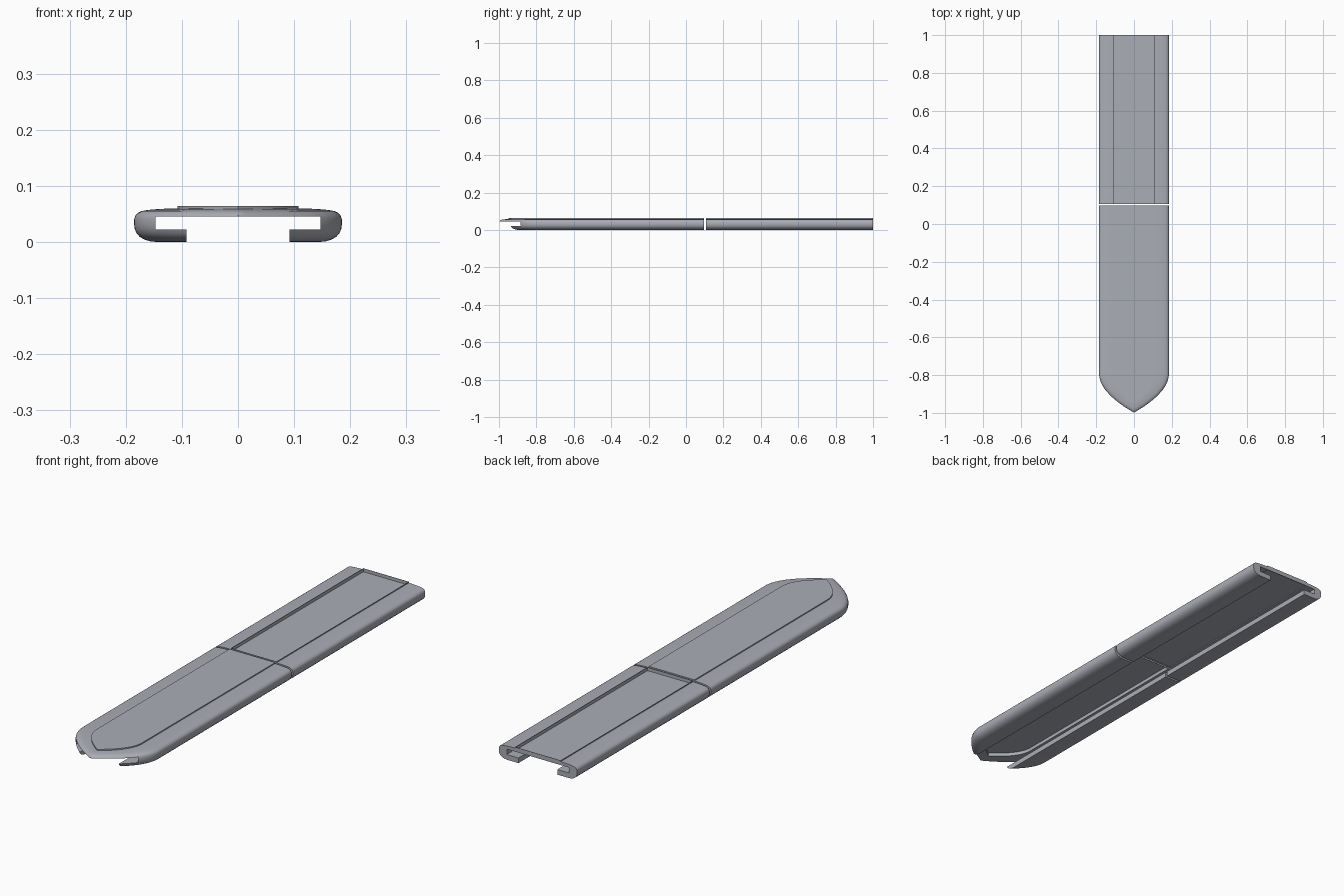
import bpy, bmesh, math

if "Cube" in bpy.data.objects:
    bpy.data.objects.remove(bpy.data.objects["Cube"])

W = 0.185          # half width
P = 0.108          # half width of the inset panels
GAP0, GAP1 = 0.097, 0.106
T = 0.0015         # panel wall thickness

grey = bpy.data.materials.new("slate_grey")
grey.diffuse_color = (0.41, 0.42, 0.47, 1)
grey.use_nodes = True
grey.node_tree.nodes["Principled BSDF"].inputs["Base Color"].default_value = grey.diffuse_color


def mesh_object(name, bm):
    bmesh.ops.recalc_face_normals(bm, faces=bm.faces)
    mesh = bpy.data.meshes.new(name)
    bm.to_mesh(mesh)
    bm.free()
    mesh.materials.append(grey)
    obj = bpy.data.objects.new(name, mesh)
    bpy.context.collection.objects.link(obj)
    return obj


def loft(name, rings):
    """Solid skinned through equal-length rings, capped at both ends."""
    bm = bmesh.new()
    loops = [[bm.verts.new(p) for p in ring] for ring in rings]
    n = len(loops[0])
    for a, b in zip(loops, loops[1:]):
        for i in range(n):
            j = (i + 1) % n
            bm.faces.new((a[i], a[j], b[j], b[i]))
    bm.faces.new(loops[0])
    bm.faces.new(loops[-1])
    return mesh_object(name, bm)


def pointed(half, shoulder, tip, back, n=20):
    """Outline with straight sides and a curved pointed front."""
    right = [(half, back)]
    for i in range(n):
        u = math.sin(i / n * math.pi / 2) * 0.4 + i / n * 0.6
        right.append((half * (1 - u * u), shoulder + (tip - shoulder) * u))
    return right + [(0, tip)] + [(-x, y) for x, y in reversed(right)]


def ring(outline, z):
    return [(x, y, z) for x, y in outline]


def front_outline(d):
    return pointed(W - d, -0.79, -1 + 1.15 * d, GAP0)


def front_panel_outline(d):
    return pointed(P - d, -0.80, -0.95 + 1.2 * d, GAP0 - d)


def rect(w, y0, y1):
    return [(w, y1), (w, y0), (-w, y0), (-w, y1)]


def cut(body, cutter):
    """Subtract a helper solid and remove it."""
    cutter.hide_render = True
    mod = body.modifiers.new("cut", 'BOOLEAN')
    mod.operation = 'DIFFERENCE'
    mod.solver = 'EXACT'
    mod.object = cutter
    bpy.context.view_layer.objects.active = body
    bpy.ops.object.modifier_apply(modifier=mod.name)
    bpy.data.objects.remove(cutter)


# Rounded side section: inset from the outline, height
section = [(0.040, 0), (0.029, 0.001), (0.019, 0.004), (0.010, 0.009),
           (0.004, 0.016), (0.001, 0.023), (0, 0.030), (0, 0.041),
           (0.002, 0.047), (0.006, 0.0515), (0.013, 0.055), (0.024, 0.057),
           (0.040, 0.0585), (0.060, 0.0595), (0.076, 0.060)]
front_body = loft("front_channel", [ring(front_outline(d), z) for d, z in section])
back_body = loft("back_channel", [ring(rect(W - d, GAP1, 1), z) for d, z in section])

# T-shaped channel: wide inner cavity with a narrower slot below
half_t = [(0.092, -0.05), (0.092, 0.022), (0.147, 0.022), (0.147, 0.045)]
tee = half_t + [(-x, z) for x, z in reversed(half_t)]
for body in (front_body, back_body):
    cut(body, loft("channel_cutter", [[(x, y, z) for x, z in tee] for y in (-1.2, 1.2)]))

# Openings for the panels in the top wall
front_open = pointed(P, -0.80, -0.95, 0.2)
cut(front_body, loft("front_opening", [ring(front_open, z) for z in (0.035, 0.08)]))
cut(back_body, loft("back_opening", [ring(rect(P, 0, 1.2), z) for z in (0.035, 0.08)]))

# Front panel: raised lid, hollow underneath
front_panel = loft("front_panel", [ring(front_panel_outline(d), z) for d, z in
                   ((T, 0.060), (T, 0.045), (0, 0.045), (0, 0.0645))])

# Back panel: shallow tray with a thin raised rim and a sunken floor
back_panel = loft("back_panel", [ring(rect(P - d, GAP1 + d, 1 - d), z) for d, z in
                  ((T, 0.049), (T, 0.045), (0, 0.045), (0, 0.0645), (T, 0.0645), (T, 0.0505))])

# Smooth shading with crisp edges
bpy.ops.object.select_all(action='DESELECT')
for obj in (front_body, back_body, front_panel, back_panel):
    obj.select_set(True)
bpy.context.view_layer.objects.active = front_body
bpy.ops.object.shade_smooth_by_angle(angle=math.radians(30))
